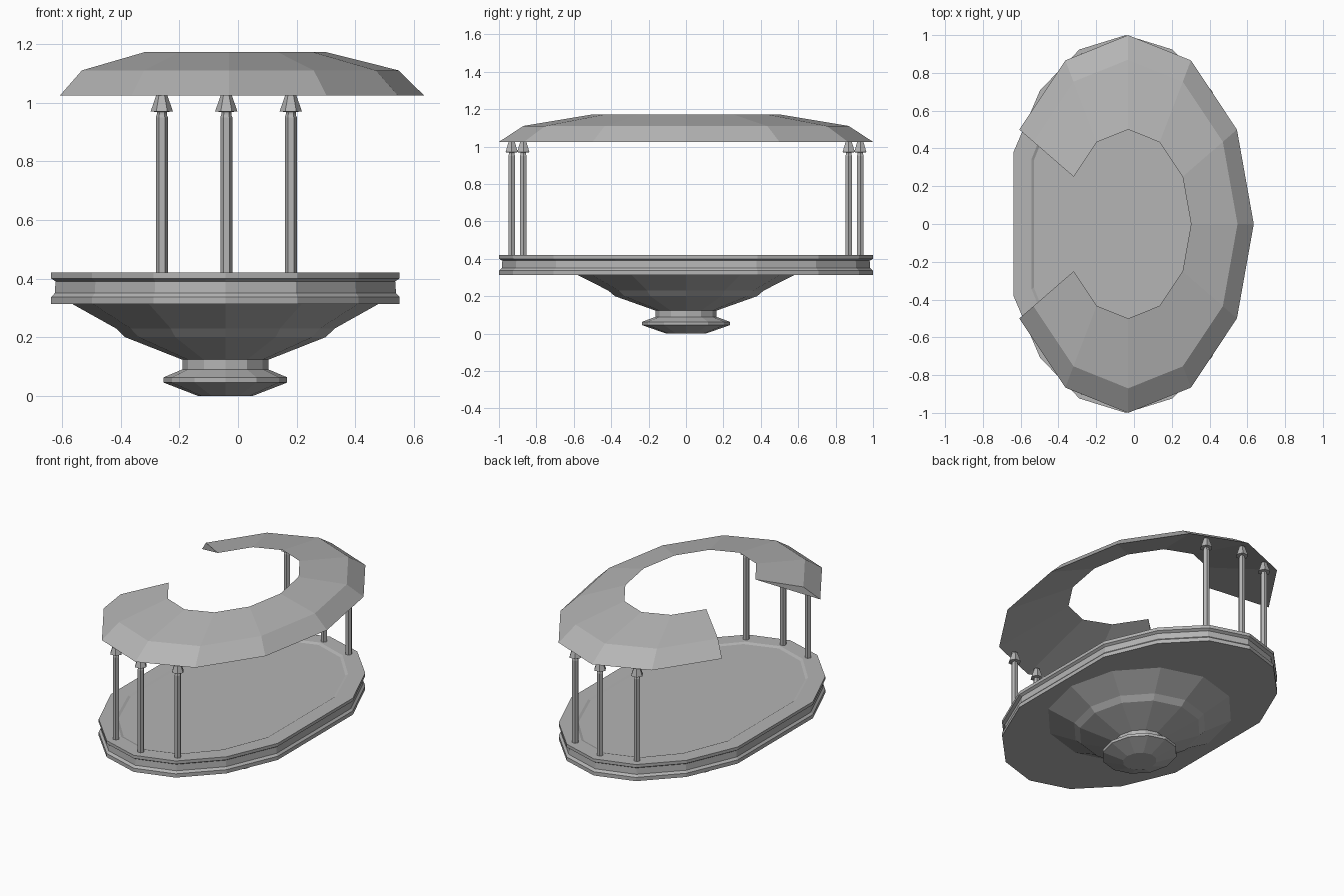
import bpy, bmesh, math

if "Cube" in bpy.data.objects:
    bpy.data.objects.remove(bpy.data.objects["Cube"])

# Plain mid-grey stone
stone = bpy.data.materials.new("stone")
stone.diffuse_color = (0.46, 0.46, 0.46, 1)
stone.use_nodes = True
stone.node_tree.nodes["Principled BSDF"].inputs["Base Color"].default_value = stone.diffuse_color


def loft(name, angles, rings, centre, cap_start=True, cap_end=True, open_tube=False):
    """Skin elliptical rings (rx, ry, z) at the given angles.
    open_tube: the rings form a closed cross-section swept along an open arc."""
    bm = bmesh.new()
    loops = [[bm.verts.new((centre[0] + rx * math.cos(math.radians(a)),
                            centre[1] + ry * math.sin(math.radians(a)), z))
              for a in angles] for rx, ry, z in rings]
    n = len(angles)
    pairs = list(zip(loops, loops[1:]))
    if open_tube:
        pairs.append((loops[-1], loops[0]))
    for low, high in pairs:
        for i in range(n - 1 if open_tube else n):
            j = (i + 1) % n
            bm.faces.new((low[i], low[j], high[j], high[i]))
    if open_tube:
        bm.faces.new([loop[0] for loop in loops])
        bm.faces.new([loop[-1] for loop in reversed(loops)])
    else:
        if cap_start:
            bm.faces.new(loops[0][::-1])
        if cap_end:
            bm.faces.new(loops[-1])
    bmesh.ops.recalc_face_normals(bm, faces=bm.faces)
    if not open_tube and not cap_end and sum(f.normal.z for f in bm.faces) > 0:
        bmesh.ops.reverse_faces(bm, faces=bm.faces)
    mesh = bpy.data.meshes.new(name)
    bm.to_mesh(mesh)
    bm.free()
    mesh.materials.append(stone)
    obj = bpy.data.objects.new(name, mesh)
    bpy.context.collection.objects.link(obj)
    return obj


def even(n, offset=0):
    return [offset + 360 * i / n for i in range(n)]


CX = -0.043

# Pedestal: stepped foot flaring into a shallow bowl
foot = [(0.105, 0.0), (0.234, 0.045), (0.234, 0.063), (0.163, 0.09),
        (0.163, 0.123), (0.38, 0.20), (0.415, 0.23), (0.58, 0.313)]
loft("pedestal_bowl", even(12), [(r * 0.9, r, z) for r, z in foot], (CX, 0), cap_end=False)

# Platform: 16-sided oval with flattened long sides, grooved rim and slightly sunken floor
rim_angles = [a for a in even(16) if a % 180]
RX, RY = 0.643, 1.0
rim = [(1, 1, 0.313), (1, 1, 0.337), (0.98, 0.985, 0.35), (0.975, 0.982, 0.39),
       (1, 1, 0.40), (1, 1, 0.42), (0.84, 0.9, 0.42), (0.82, 0.88, 0.413)]
loft("platform", rim_angles, [(RX * sx, RY * sy, z) for sx, sy, z in rim], (CX, 0))

# Columns: three six-sided shafts at each end, with flared capitals
column = [(0.0205, 0.41), (0.0205, 0.95), (0.017, 0.96), (0.017, 0.968),
          (0.038, 0.97), (0.019, 1.025), (0.019, 1.03)]
for side, sy in (("front", -1), ("back", 1)):
    for i, (x, y) in enumerate([(-0.26, 0.87), (-0.04, 0.932), (0.18, 0.87)]):
        loft(f"{side}_column_{i + 1}", even(6), [(r, r, z) for r, z in column], (x, sy * y))

# Canopy: solid oval ring of ten segments, gap on the left
loft("canopy", [-150 + 30 * i for i in range(11)],
     [(0.665, 1.0, 1.025), (0.579, 0.87, 1.11), (0.333, 0.5, 1.172)],
     (-0.031, 0), open_tube=True)
